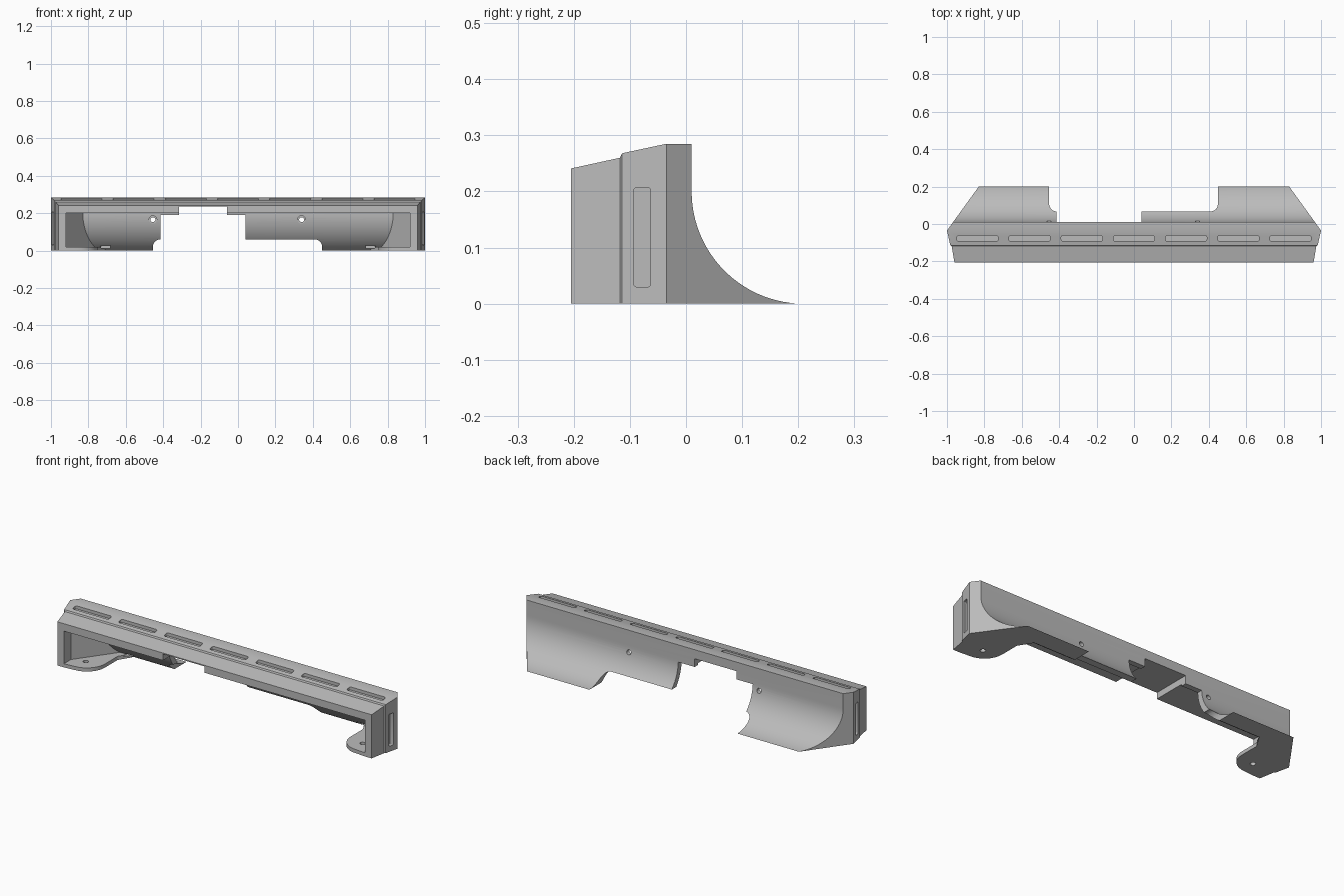
import bpy, bmesh, math
from mathutils import Vector

if "Cube" in bpy.data.objects:
    bpy.data.objects.remove(bpy.data.objects["Cube"], do_unlink=True)

grey = bpy.data.materials.new("plain grey")
grey.use_nodes = True
grey.diffuse_color = (0.5, 0.5, 0.5, 1)
grey.node_tree.nodes["Principled BSDF"].inputs["Base Color"].default_value = (0.5, 0.5, 0.5, 1)

# Maps profile points (a, b) and a depth c into space, per sweep axis
AXES = {
    "x": lambda a, b, c: Vector((c, a, b)),
    "y": lambda a, b, c: Vector((a, c, b)),
    "z": lambda a, b, c: Vector((a, b, c)),
}


def prism(name, points, axis, start, end):
    """Sweep a closed profile along one axis."""
    place = AXES[axis]
    bm = bmesh.new()
    face = bm.faces.new([bm.verts.new(place(a, b, start)) for a, b in points])
    out = bmesh.ops.extrude_face_region(bm, geom=[face])
    verts = [v for v in out["geom"] if isinstance(v, bmesh.types.BMVert)]
    bmesh.ops.translate(bm, verts=verts, vec=place(0, 0, end - start))
    bmesh.ops.recalc_face_normals(bm, faces=bm.faces)
    mesh = bpy.data.meshes.new(name)
    bm.to_mesh(mesh)
    bm.free()
    mesh.materials.append(grey)
    obj = bpy.data.objects.new(name, mesh)
    bpy.context.collection.objects.link(obj)
    return obj


def combine(target, tool, operation="DIFFERENCE"):
    mod = target.modifiers.new(operation.title(), "BOOLEAN")
    mod.operation, mod.solver, mod.object = operation, "EXACT", tool
    bpy.context.view_layer.objects.active = target
    bpy.ops.object.modifier_apply(modifier=mod.name)
    bpy.data.objects.remove(tool, do_unlink=True)


def arc(cx, cy, r, a0, a1, n):
    angles = [math.radians(a0 + (a1 - a0) * i / n) for i in range(n + 1)]
    return [(cx + r * math.cos(t), cy + r * math.sin(t)) for t in angles]


def round_rect(x0, x1, y0, y1, r):
    return (arc(x1 - r, y1 - r, r, 0, 90, 4) + arc(x0 + r, y1 - r, r, 90, 180, 4)
            + arc(x0 + r, y0 + r, r, 180, 270, 4) + arc(x1 - r, y0 + r, r, 270, 360, 4))


def mirrored(half):
    return half + [(-x, y) for x, y in reversed(half)]


def circle(x, y, r):
    return arc(x, y, r, 0, 345, 23)


# Shell: stepped top and concave back, trimmed to the footprint
section = [(-0.205, 0), (-0.205, 0.241), (-0.118, 0.26), (-0.114, 0.268),
           (-0.035, 0.285), (0.01, 0.285)] + arc(0.21, 0.2, 0.2, 180, 267, 24) + [(0.2, 0)]
shell = prism("bumper_shell", section, "x", -1.1, 1.1)
footprint = mirrored([(-0.96, -0.3), (-0.96, -0.205), (-0.975, -0.118), (-0.982, -0.114),
                      (-1, -0.035), (-0.83, 0.2), (-0.83, 0.3)])
combine(shell, prism("trim", footprint, "z", -0.1, 0.5), "INTERSECT")

# Cavity open at the front, leaving a rounded floor tab at each end
inner = [(-0.4, -0.1), (-0.4, 0.2)] + arc(0.21, 0.2, 0.23, 180, 240.4, 20) + [(0.097, -0.1)]
room = [(-0.92, -0.3), (-0.92, -0.145), (-0.70, 0.16)]
tab_edge = ([(-0.92, -0.3), (-0.92, -0.205)] + arc(-0.86, -0.09, 0.11, -90, 0, 8)
            + [(-0.75, 0.02), (-0.71, 0.085), (-0.70, 0.16)])
for outline, low, high in ((room, 0.02, 0.4), (tab_edge, -0.2, 0.03)):
    cavity = prism("cavity", inner, "x", -1.1, 1.1)
    combine(cavity, prism("cavity_trim", mirrored(outline), "z", low, high), "INTERSECT")
    combine(shell, cavity)

# Stepped opening through the middle
opening = ([(-0.455, -0.1)] + arc(-0.415, 0.02, 0.04, 180, 90, 6)
           + [(-0.415, 0.19), (-0.315, 0.19), (-0.315, 0.235), (-0.06, 0.235),
              (-0.06, 0.19), (0.04, 0.19), (0.04, 0.06)]
           + arc(0.41, 0.02, 0.04, 90, 0, 6) + [(0.45, -0.1)])
combine(shell, prism("opening", opening, "y", -0.5, 0.5))

# Seven shallow slots on top
for i in range(-3, 4):
    x = 0.279 * i
    slot = round_rect(x - 0.11, x + 0.11, -0.092, -0.062, 0.009)
    combine(shell, prism("top_slot", slot, "z", 0.262, 0.4))

# Details on both ends
for side in (-1, 1):
    slot = round_rect(-0.093, -0.063, 0.03, 0.207, 0.005)
    combine(shell, prism("end_slot", slot, "x", side * 0.972, side * 1.2))
    combine(shell, prism("tab_hole", circle(side * 0.845, -0.12, 0.014), "z", -0.1, 0.1))
    pocket = round_rect(side * 0.707 - 0.026, side * 0.707 + 0.026, 0.012, 0.028, 0.005)
    combine(shell, prism("pocket", pocket, "y", 0, 0.085))

# Countersunk screw holes in the back wall
for x in (-0.455, 0.34):
    combine(shell, prism("screw_head", circle(x, 0.165, 0.021), "y", -0.1, -0.009))
    combine(shell, prism("screw_hole", circle(x, 0.165, 0.013), "y", -0.1, 0.1))

bpy.ops.object.select_all(action="DESELECT")
shell.select_set(True)
bpy.context.view_layer.objects.active = shell
bpy.ops.object.shade_smooth_by_angle(angle=math.radians(20))
